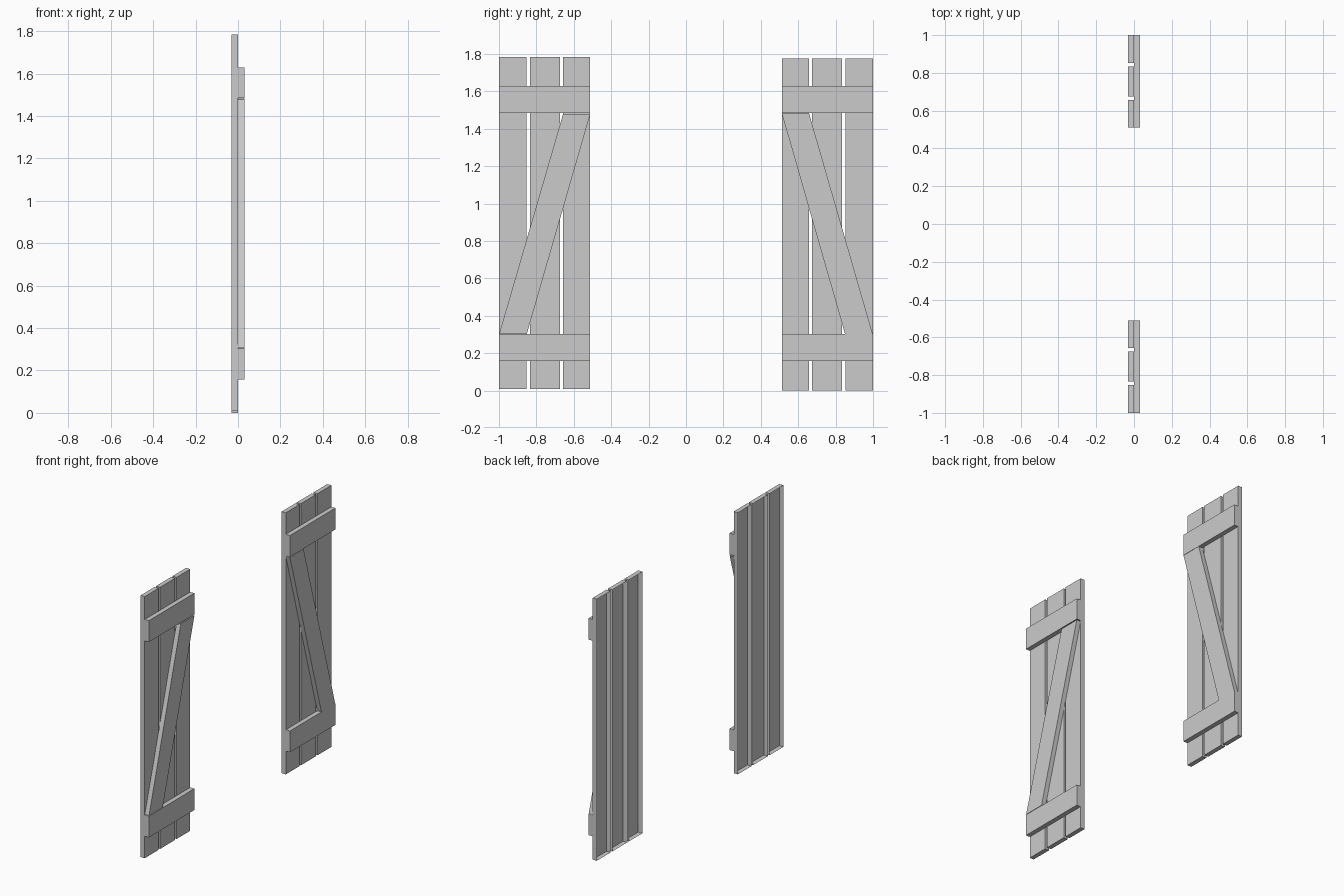
import bpy, bmesh

if "Cube" in bpy.data.objects:
    bpy.data.objects.remove(bpy.data.objects["Cube"])

BACK, MID, FRONT = -0.031, 0.0, 0.031


def board(name, outline, x0, x1):
    """Extrude a (y, z) outline along x, leaving the hidden back side open."""
    bm = bmesh.new()
    face = bm.faces.new([bm.verts.new((x0, y, z)) for y, z in outline])
    cap = bmesh.ops.extrude_face_region(bm, geom=[face], use_keep_orig=True)["geom"]
    moved = [g for g in cap if isinstance(g, bmesh.types.BMVert)]
    bmesh.ops.translate(bm, verts=moved, vec=(x1 - x0, 0, 0))
    bmesh.ops.recalc_face_normals(bm, faces=bm.faces)
    # drop the back face
    back = [f for f in bm.faces if all(abs(v.co.x - x0) < 1e-6 for v in f.verts)]
    bmesh.ops.delete(bm, geom=back, context='FACES_ONLY')
    mesh = bpy.data.meshes.new(name)
    bm.to_mesh(mesh)
    bm.free()
    obj = bpy.data.objects.new(name, mesh)
    bpy.context.collection.objects.link(obj)
    return obj


def rect(y0, y1, z0, z1):
    return [(y0, z0), (y1, z0), (y1, z1), (y0, z1)]


def shutter(side, s, z0, brace_z0, brace_z1):
    # three upright planks
    for i, (a, b) in enumerate([(0.512, 0.657), (0.674, 0.834), (0.852, 1.0)]):
        board(f"{side}_plank_{i + 1}", rect(s * a, s * b, z0, z0 + 1.775), BACK, MID)
    # two horizontal battens
    for name, low, high in [("lower", 0.158, 0.303), ("upper", 1.484, 1.629)]:
        board(f"{side}_{name}_batten", rect(s * 0.512, s * 1.0, low, high), MID, FRONT)
    # diagonal brace
    board(f"{side}_diagonal_brace",
          [(s * 0.85, brace_z0), (s * 0.998, brace_z0),
           (s * 0.658, brace_z1), (s * 0.512, brace_z1)], MID, FRONT)


shutter("left_shutter", -1, 0.009, 0.306, 1.477)
shutter("right_shutter", 1, 0.0, 0.303, 1.482)
